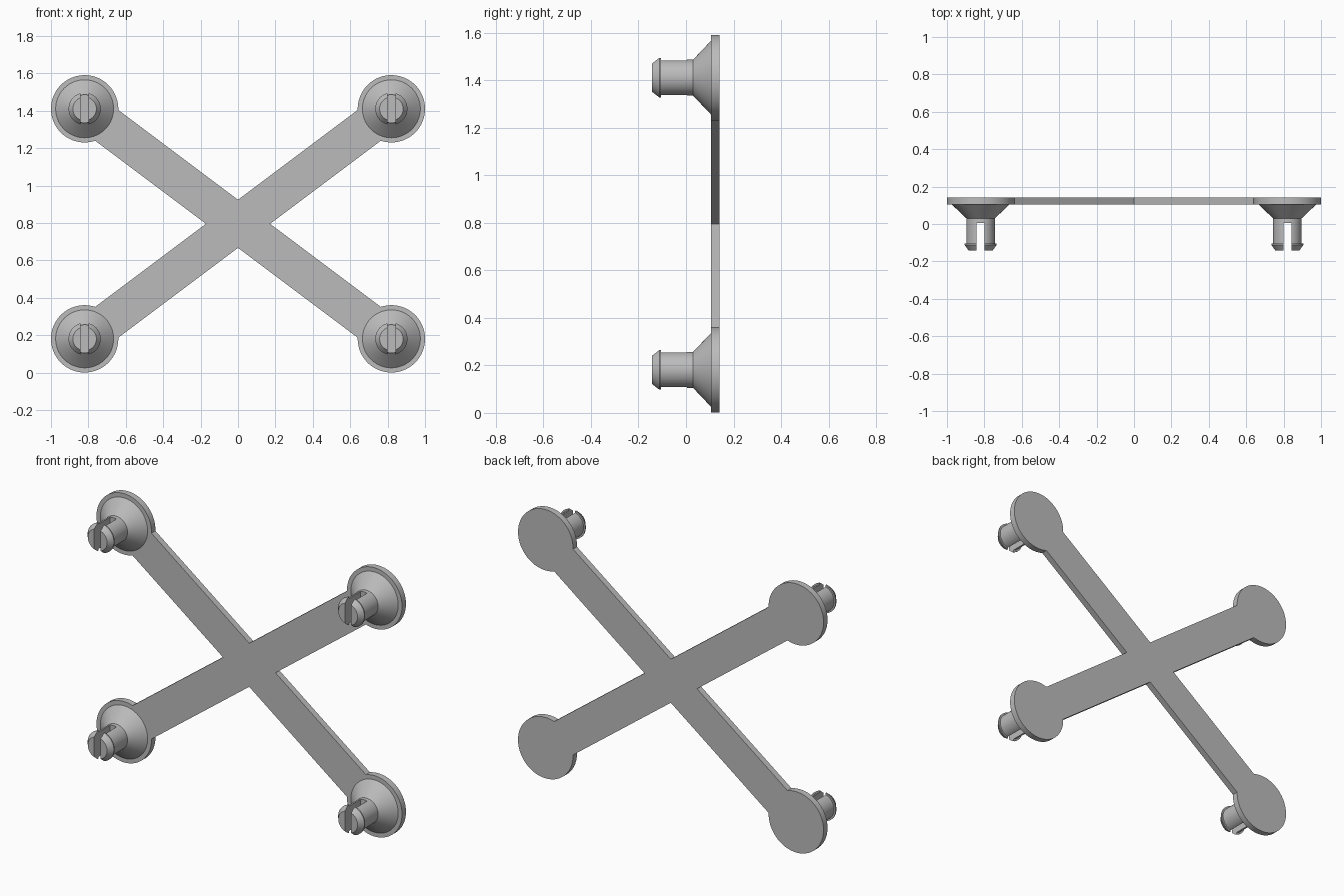
import bpy, bmesh, math
from mathutils import Vector

if "Cube" in bpy.data.objects:
    bpy.data.objects.remove(bpy.data.objects["Cube"], do_unlink=True)

# Key sizes
CX, CZ, MID = 0.82, 0.615, 0.796      # pad centre offsets and middle height
PAD_R, HALF_W = 0.18, 0.103           # pad radius, half arm width
BACK, FACE = 0.142, 0.105             # plate back and front depth
SEG = 64

grey = bpy.data.materials.new("plain grey")
grey.use_nodes = True
colour = (0.5, 0.5, 0.5, 1)
grey.diffuse_color = colour
grey.node_tree.nodes["Principled BSDF"].inputs["Base Color"].default_value = colour


def make_object(name, bm):
    bmesh.ops.recalc_face_normals(bm, faces=bm.faces)
    mesh = bpy.data.meshes.new(name)
    bm.to_mesh(mesh)
    bm.free()
    mesh.materials.append(grey)
    obj = bpy.data.objects.new(name, mesh)
    bpy.context.collection.objects.link(obj)
    return obj


def smooth(obj):
    bpy.ops.object.select_all(action="DESELECT")
    obj.select_set(True)
    bpy.context.view_layer.objects.active = obj
    bpy.ops.object.shade_smooth_by_angle(angle=math.radians(30))


# Cross plate: one outline of four round pads joined by arms
tilt = math.atan2(CZ, CX)
directions = [tilt, math.pi - tilt, math.pi + tilt, -tilt]
notches = [(0, HALF_W / math.cos(tilt)), (-HALF_W / math.sin(tilt), 0),
           (0, -HALF_W / math.cos(tilt)), (HALF_W / math.sin(tilt), 0)]
gap = math.asin(HALF_W / PAD_R)
outline = []
for a, notch in zip(directions, notches):
    centre = Vector((math.cos(a), math.sin(a))) * math.hypot(CX, CZ)
    for i in range(SEG + 1):
        t = a - math.pi + gap + (2 * math.pi - 2 * gap) * i / SEG
        outline.append(centre + PAD_R * Vector((math.cos(t), math.sin(t))))
    outline.append(Vector(notch))

bm = bmesh.new()
face = bm.faces.new([bm.verts.new((p.x, BACK, p.y + MID)) for p in outline])
side = bmesh.ops.extrude_face_region(bm, geom=[face])
bmesh.ops.translate(bm, vec=(0, FACE - BACK, 0),
                    verts=[v for v in side["geom"] if isinstance(v, bmesh.types.BMVert)])
smooth(make_object("cross_plate", bm))

# Peg: turned profile of (radius, depth), flared foot to barbed tip
PROFILE = [(0.155, 0.12), (0.155, FACE), (0.076, 0.03), (0.076, -0.105),
           (0.086, -0.105), (0.086, -0.112), (0.063, -0.143)]


def make_peg(name, x, z):
    bm = bmesh.new()
    rings = [[bm.verts.new((x + r * math.cos(2 * math.pi * i / SEG), y,
                            z + r * math.sin(2 * math.pi * i / SEG)))
              for i in range(SEG)] for r, y in PROFILE]
    for a, b in zip(rings, rings[1:]):
        for i in range(SEG):
            j = (i + 1) % SEG
            bm.faces.new((a[i], a[j], b[j], b[i]))
    bm.faces.new(rings[0])
    bm.faces.new(rings[-1])
    peg = make_object(name, bm)

    # Slot through the tip, open at top and bottom
    bm = bmesh.new()
    bmesh.ops.create_cube(bm, size=1)
    bmesh.ops.scale(bm, vec=(0.042, 0.205, 0.4), verts=bm.verts)
    bmesh.ops.translate(bm, vec=(x, -0.0975, z), verts=bm.verts)
    cutter = make_object("slot_cutter", bm)
    cutter.hide_render = True
    cut = peg.modifiers.new("slot", "BOOLEAN")
    cut.operation, cut.solver, cut.object = "DIFFERENCE", "EXACT", cutter
    bpy.ops.object.select_all(action="DESELECT")
    bpy.context.view_layer.objects.active = peg
    peg.select_set(True)
    bpy.ops.object.modifier_apply(modifier=cut.name)
    bpy.data.objects.remove(cutter, do_unlink=True)
    smooth(peg)


for level, sz in (("lower", -1), ("upper", 1)):
    for hand, sx in (("right", -1), ("left", 1)):
        make_peg(f"{level}_{hand}_peg", sx * CX, MID + sz * CZ)
